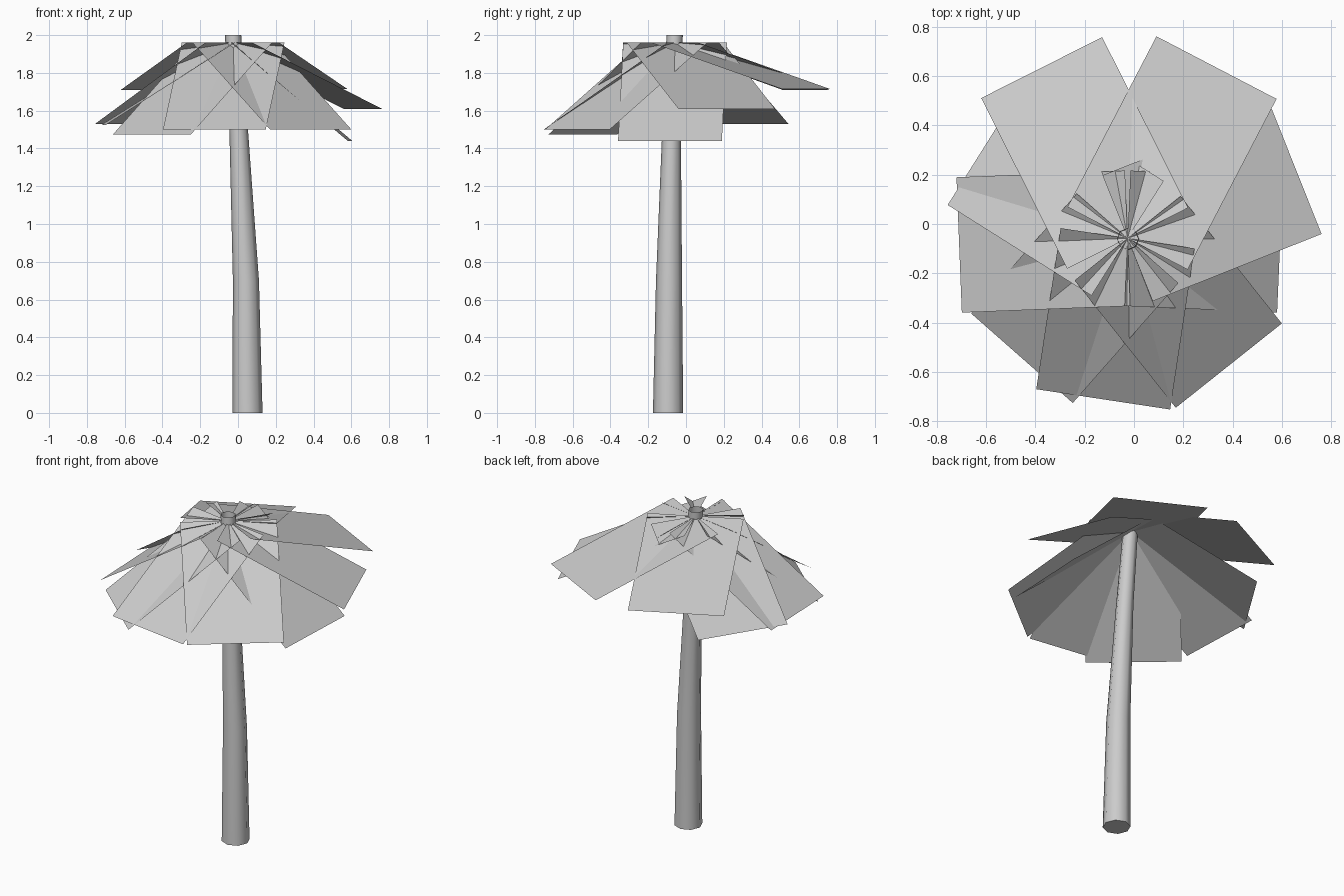
import bpy, bmesh
from math import cos, sin, pi, radians
from mathutils import Vector

cube = bpy.data.objects.get("Cube")
if cube:
    bpy.data.objects.remove(cube)

grey = bpy.data.materials.new("light grey")
grey.use_nodes = True
colour = (0.6, 0.6, 0.6, 1)
grey.diffuse_color = colour
grey.node_tree.nodes["Principled BSDF"].inputs["Base Color"].default_value = colour


def add_object(name, bm):
    mesh = bpy.data.meshes.new(name)
    bm.to_mesh(mesh)
    bm.free()
    mesh.materials.append(grey)
    obj = bpy.data.objects.new(name, mesh)
    bpy.context.collection.objects.link(obj)
    return obj


# Leaning trunk: eight-sided rings along a gentle curve, open at the top
SIDES = 8
path = [  # centre x, y, z, radius
    (0.05, -0.095, 0, 0.08),
    (0.042, -0.09, 0.7, 0.069),
    (0.005, -0.077, 1.47, 0.05),
    (-0.026, -0.06, 2, 0.043),
]
bm = bmesh.new()
rings = []
for x, y, z, r in path:
    rings.append([bm.verts.new((x + r * cos(2 * pi * i / SIDES),
                                y + r * sin(2 * pi * i / SIDES), z))
                  for i in range(SIDES)])
for low, high in zip(rings, rings[1:]):
    for i in range(SIDES):
        j = (i + 1) % SIDES
        bm.faces.new((low[i], low[j], high[j], high[i]))
bm.faces.new(rings[0][::-1])
trunk = add_object("trunk", bm)
bpy.context.view_layer.objects.active = trunk
trunk.select_set(True)
bpy.ops.object.shade_smooth_by_angle(angle=radians(50))

# Flat rectangular fronds, all hinged at the crown and sloping outward
CROWN = Vector((-0.026, -0.058, 1.96))
HALF_WIDTH = 0.275
tips = [  # middle of each outer edge
    (0.335, 0.635, 1.715),
    (0.66, 0.215, 1.61),
    (0.593, -0.085, 1.44),
    (0.385, -0.575, 1.5),
    (-0.125, -0.712, 1.5),
    (-0.455, -0.545, 1.475),
    (-0.71, -0.085, 1.525),
    (-0.61, 0.31, 1.53),
    (-0.375, 0.635, 1.71),
]
for number, tip in enumerate(tips, 1):
    tip = Vector(tip)
    side = Vector((0, 0, 1)).cross(tip - CROWN).normalized() * HALF_WIDTH
    bm = bmesh.new()
    corners = (CROWN - side, tip - side, tip + side, CROWN + side)
    bm.faces.new([bm.verts.new(c) for c in corners])
    add_object(f"frond_{number}", bm)
